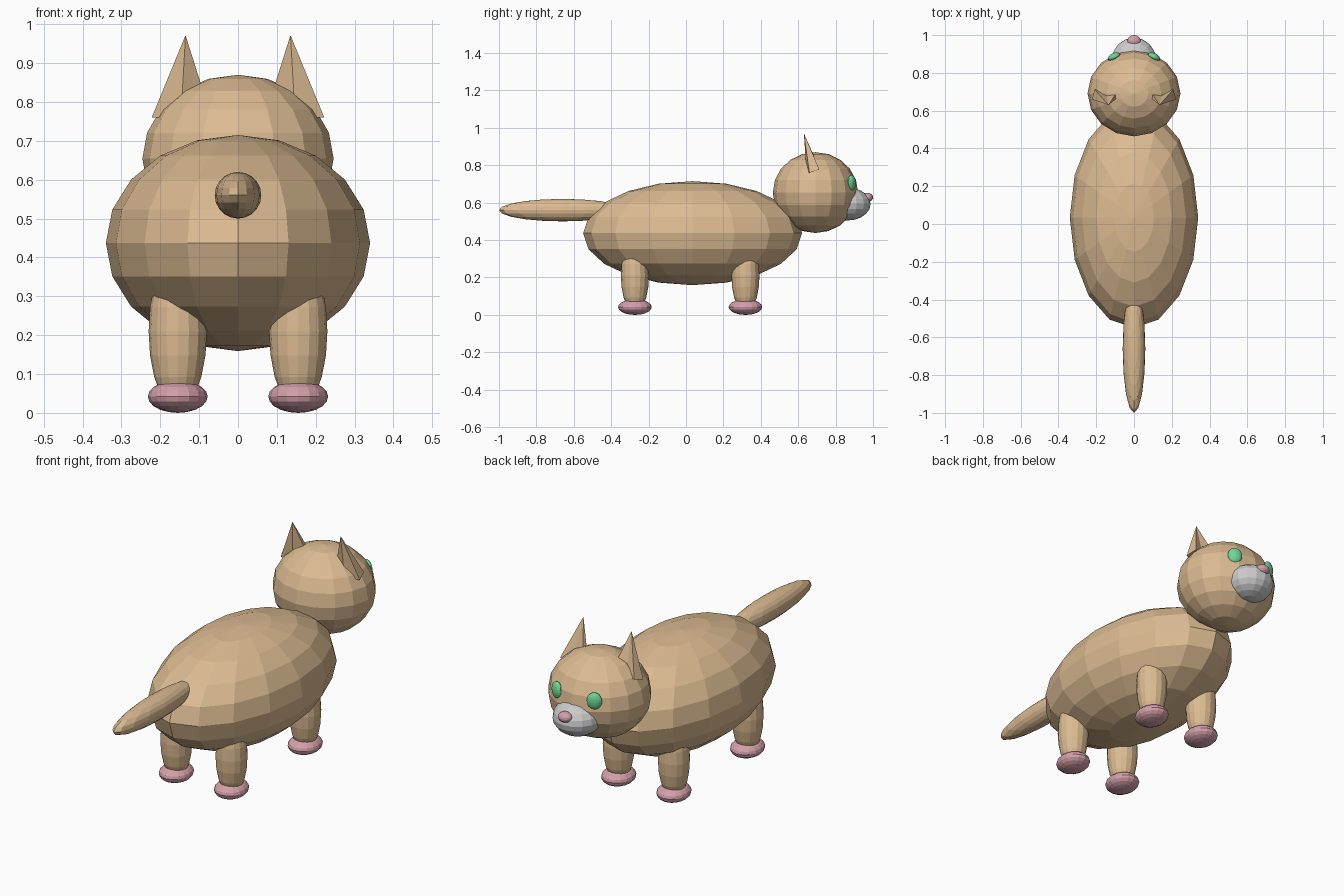
import bpy, bmesh, math

if "Cube" in bpy.data.objects:
    bpy.data.objects.remove(bpy.data.objects["Cube"])


def material(name, rgb):
    m = bpy.data.materials.new(name)
    m.diffuse_color = (*rgb, 1)
    m.use_nodes = True
    m.node_tree.nodes["Principled BSDF"].inputs["Base Color"].default_value = m.diffuse_color
    return m


FUR = material("fur", (0.72, 0.50, 0.29))
PINK = material("pink", (0.66, 0.35, 0.40))
GREEN = material("green", (0.17, 0.68, 0.31))
WHITE = material("white", (0.85, 0.85, 0.85))


def ball(name, centre, radii, mat, turn=0):
    """Low-poly flat-shaded ellipsoid."""
    bpy.ops.mesh.primitive_uv_sphere_add(segments=16, ring_count=10, radius=1,
                                         location=centre, rotation=(0, 0, turn))
    ob = bpy.context.object
    ob.name = name
    ob.scale = radii
    ob.data.materials.append(mat)
    return ob


# Body, head and tail (the head points to +y)
ball("body", (0, 0.035, 0.437), (0.34, 0.585, 0.278), FUR)
ball("head", (0, 0.692, 0.654), (0.246, 0.228, 0.216), FUR)
ball("tail", (0, -0.66, 0.56), (0.06, 0.34, 0.06), FUR)

# Muzzle and nose
ball("muzzle", (0, 0.865, 0.593), (0.118, 0.122, 0.088), WHITE)
ball("nose", (0, 0.968, 0.628), (0.036, 0.032, 0.025), PINK)

# Ear base outline on the +x side, with a folded front, and its tip
EAR_BASE = [(0.222, 0.660, 0.760), (0.208, 0.713, 0.777), (0.150, 0.697, 0.770),
            (0.080, 0.715, 0.780), (0.073, 0.680, 0.775), (0.147, 0.645, 0.760)]
EAR_TIP = (0.135, 0.630, 0.972)


def ear(name, side):
    bm = bmesh.new()
    base = [bm.verts.new((side * x, y, z)) for x, y, z in EAR_BASE]
    tip = bm.verts.new((side * EAR_TIP[0], *EAR_TIP[1:]))
    bm.faces.new(base)
    for i, v in enumerate(base):
        bm.faces.new((v, tip, base[(i + 1) % len(base)]))
    bmesh.ops.recalc_face_normals(bm, faces=bm.faces)
    mesh = bpy.data.meshes.new(name)
    bm.to_mesh(mesh)
    bm.free()
    mesh.materials.append(FUR)
    bpy.context.collection.objects.link(bpy.data.objects.new(name, mesh))


# Paired parts: ears, eyes, legs and paws
for label, s in (("right", 1), ("left", -1)):
    ear(label + "_ear", s)
    ball(label + "_eye", (s * 0.105, 0.885, 0.705), (0.036, 0.02, 0.042), GREEN,
         turn=-s * math.radians(25))
    for end, y in (("head_end", 0.318), ("tail_end", -0.273)):
        ball(f"{label}_{end}_leg", (s * 0.155, y, 0.21), (0.075, 0.075, 0.2), FUR)
        ball(f"{label}_{end}_paw", (s * 0.155, y, 0.042), (0.077, 0.09, 0.042), PINK)
